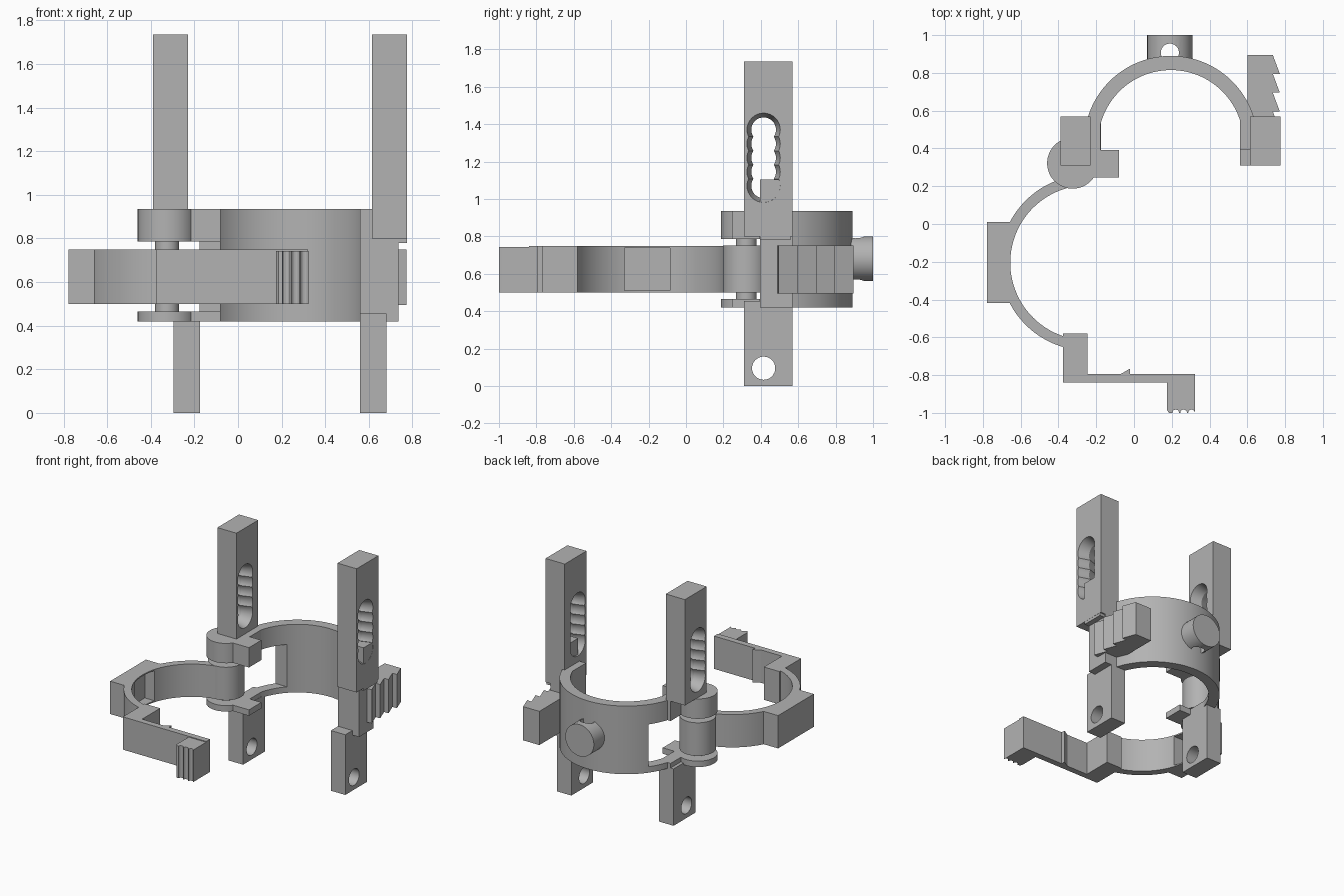
import bpy, bmesh, math
from mathutils import Matrix

if "Cube" in bpy.data.objects:
    bpy.data.objects.remove(bpy.data.objects["Cube"])

GREY = (0.45, 0.45, 0.45, 1)
mat = bpy.data.materials.new("plain_grey")
mat.use_nodes = True
mat.diffuse_color = GREY
mat.node_tree.nodes["Principled BSDF"].inputs["Base Color"].default_value = GREY


def finish(name, bm, smooth=False):
    bmesh.ops.recalc_face_normals(bm, faces=bm.faces)
    me = bpy.data.meshes.new(name)
    bm.to_mesh(me)
    bm.free()
    me.materials.append(mat)
    ob = bpy.data.objects.new(name, me)
    bpy.context.collection.objects.link(ob)
    if smooth:
        shade(ob)
    return ob


def shade(ob):
    bpy.ops.object.select_all(action='DESELECT')
    bpy.context.view_layer.objects.active = ob
    ob.select_set(True)
    bpy.ops.object.shade_smooth_by_angle(angle=math.radians(30))


def prism(name, pts, z0, z1, smooth=False):
    """Extrude a plan outline from z0 to z1."""
    bm = bmesh.new()
    face = bm.faces.new([bm.verts.new((x, y, z0)) for x, y in pts])
    top = bmesh.ops.extrude_face_region(bm, geom=[face])["geom"]
    verts = [g for g in top if isinstance(g, bmesh.types.BMVert)]
    bmesh.ops.translate(bm, verts=verts, vec=(0, 0, z1 - z0))
    return finish(name, bm, smooth)


def box(name, x0, x1, y0, y1, z0, z1):
    return prism(name, [(x0, y0), (x1, y0), (x1, y1), (x0, y1)], z0, z1)


def polar(c, r, deg):
    a = math.radians(deg)
    return c[0] + r * math.cos(a), c[1] + r * math.sin(a)


def arc(name, c, r_in, r_out, a0, a1, z0, z1, n=48):
    angles = [a0 + (a1 - a0) * i / n for i in range(n + 1)]
    pts = [polar(c, r_out, a) for a in angles]
    pts += [polar(c, r_in, a) for a in reversed(angles)]
    return prism(name, pts, z0, z1, True)


def disc(name, c, r, z0, z1):
    return prism(name, [polar(c, r, i * 7.5) for i in range(48)], z0, z1, True)


def spindle(name, axis, centre, rings, n=32):
    """Revolved solid along x or y, from (offset, radius) rings."""
    bm = bmesh.new()
    loops = []
    for h, r in rings:
        loops.append([bm.verts.new((*polar((0, 0), r, 360 * i / n), h)) for i in range(n)])
    for a, b in zip(loops, loops[1:]):
        for i in range(n):
            j = (i + 1) % n
            bm.faces.new((a[i], a[j], b[j], b[i]))
    bm.faces.new(loops[0])
    bm.faces.new(loops[-1])
    rot = Matrix.Rotation(math.pi / 2, 4, 'Y' if axis == 'x' else 'X')
    if axis == 'y':
        rot = rot.inverted()
    bm.transform(Matrix.Translation(centre) @ rot)
    return finish(name, bm, True)


def cut(ob, cutters):
    """Subtract the cutters, bake the result and drop the cutters."""
    for c in cutters:
        c.hide_render = True
        m = ob.modifiers.new("cut", 'BOOLEAN')
        m.operation = 'DIFFERENCE'
        m.solver = 'EXACT'
        m.object = c
    bpy.context.view_layer.update()
    deps = bpy.context.evaluated_depsgraph_get()
    me = bpy.data.meshes.new_from_object(ob.evaluated_get(deps))
    ob.modifiers.clear()
    ob.data = me
    for c in cutters:
        bpy.data.objects.remove(c)
    shade(ob)


# Fixed half ring with an opening for the hinge
ring = arc("fixed_ring", (0.195, 0.43), 0.385, 0.46, -4, 184, 0.42, 0.935, 64)
cut(ring, [box("opening_cutter", -0.5, 0.05, 0.3, 0.7, 0.465, 0.785)])

# Round boss on the back with a vertical cord hole
boss = spindle("rear_boss", 'y', (0.19, 0.84, 0.68), [(0, 0.12), (0.16, 0.12)])
cut(boss, [disc("cord_cutter", (0.19, 0.907), 0.048, 0.4, 1)])

# Upper posts with scalloped, waisted slots
for name, x0, z0 in (("right_upper_post", -0.39, 0.935), ("left_upper_post", 0.615, 0.8)):
    post = box(name, x0, x0 + 0.16, 0.31, 0.57, z0, 1.735)
    cut(post, [spindle("slot_cutter", 'x', (x0 + 0.08, 0.415, 1.37 - 0.075 * i),
                       [(-0.09, 0.092), (0, 0.066), (0.09, 0.092)]) for i in range(5)])

# Lower posts with a cross hole
for name, x0, z1 in (("right_lower_post", -0.295, 0.43), ("left_lower_post", 0.56, 0.455)):
    post = box(name, x0, x0 + 0.12, 0.31, 0.57, 0, z1)
    cut(post, [spindle("hole_cutter", 'x', (x0 + 0.06, 0.415, 0.095),
                       [(-0.1, 0.062), (0.1, 0.062)])])

# Lug at the latch side of the ring, rising into the post
box("latch_lug", 0.565, 0.735, 0.395, 0.57, 0.42, 0.8)
box("latch_lug_inner", 0.56, 0.625, 0.395, 0.57, 0.42, 0.935)
box("slot_fill", 0.625, 0.774, 0.395, 0.56, 0.78, 1.105)

# Ratchet block with sloping teeth
teeth = [(0.735, 0.49)]
for i in range(4):
    y = 0.495 + 0.1 * i
    teeth += [(0.772, y), (0.735, y + 0.1)]
prism("ratchet", [(0.6, 0.895)] + [(0.6, 0.49)] + teeth, 0.495, 0.75)

# Hinge: two caps with tabs, a pin and the moving barrel
HINGE = (-0.325, 0.322)
for part, z0, z1 in (("upper", 0.785, 0.935), ("lower", 0.42, 0.465)):
    disc(part + "_hinge_cap", HINGE, 0.135, z0, z1)
    box(part + "_hinge_tab", -0.33, -0.08, 0.245, 0.393, z0, z1)
    box(part + "_hinge_bridge", -0.27, -0.177, 0.31, 0.57, z0, z1)
disc("hinge_pin", HINGE, 0.055, 0.44, 0.8)
disc("hinge_barrel", HINGE, 0.125, 0.5, 0.75)

# Swinging half ring with a pocketed pad on its outside
Z0, Z1 = 0.5, 0.748
swing = arc("swing_ring", (-0.245, -0.205), 0.41, 0.465, 98, 255, Z0, Z1)
pad = box("side_pad", -0.777, -0.655, -0.417, 0.01, Z0, Z1)
for ob in (swing, pad):
    cut(ob, [box("pocket_cutter", -0.72, -0.5, -0.33, -0.085, 0.51, 0.738)])

# Latch arm: step, thin strip with a catch, gripped end
box("latch_step", -0.375, -0.245, -0.84, -0.58, Z0, Z1)
box("latch_strip", -0.3, 0.322, -0.84, -0.795, Z0, Z1)
prism("latch_catch", [(-0.08, -0.8), (-0.02, -0.8), (-0.02, -0.765)], Z0, Z1)
grip = [(0.322, -0.8), (0.175, -0.8), (0.175, -0.985), (0.185, -1)]
for i in range(3):
    c = (0.221 + 0.042 * i, -1)
    grip += [polar(c, 0.018, 180 - 30 * k) for k in range(7)]
grip += [(0.322, -0.985)]
prism("latch_grip", grip, Z0, 0.742)
